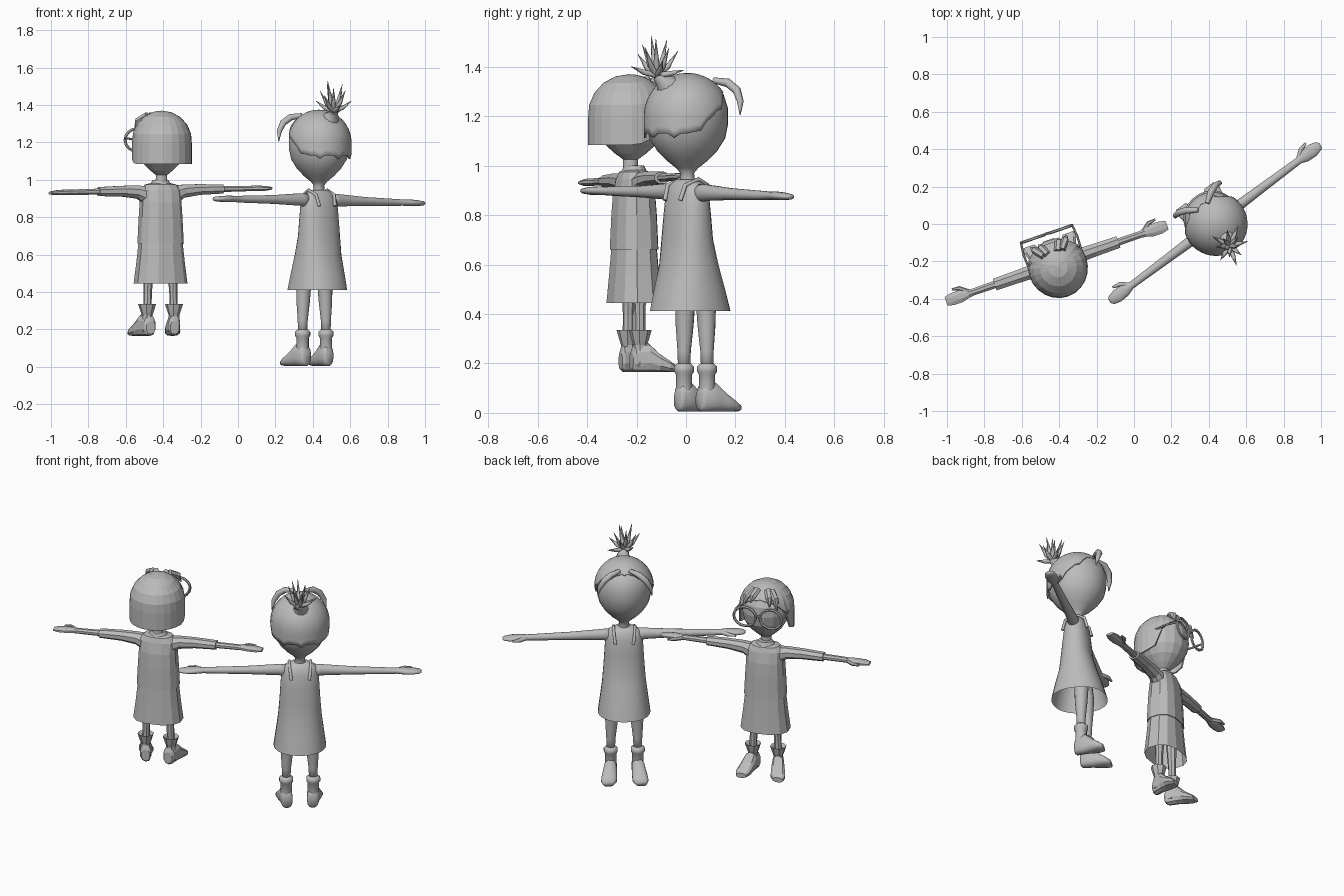
import bpy, bmesh, math, random
from mathutils import Matrix, Vector

if "Cube" in bpy.data.objects:
    bpy.data.objects.remove(bpy.data.objects["Cube"])

random.seed(4)
clay = bpy.data.materials.new("plain grey")
clay.diffuse_color = (0.5, 0.5, 0.5, 1)
clay.use_nodes = True
clay.node_tree.nodes["Principled BSDF"].inputs["Base Color"].default_value = clay.diffuse_color

# Current figure placement: matrix applied to every part, and its shading
FIG = {"m": Matrix(), "smooth": True}


def finish(name, bm):
    bmesh.ops.recalc_face_normals(bm, faces=bm.faces)
    bm.transform(FIG["m"])
    me = bpy.data.meshes.new(name)
    bm.to_mesh(me)
    bm.free()
    me.materials.append(clay)
    for p in me.polygons:
        p.use_smooth = FIG["smooth"]
    ob = bpy.data.objects.new(name, me)
    bpy.context.collection.objects.link(ob)
    return ob


def loft(name, axis, rings, n, power=2.0, caps=(True, True)):
    """rings: (t along axis, centre u, centre v, radius u, radius v)"""
    bm = bmesh.new()
    loops = []
    for t, u, v, ru, rv in rings:
        loop = []
        for k in range(n):
            a = 2 * math.pi * (k + 0.5) / n
            c, s = math.cos(a), math.sin(a)
            pu = u + ru * math.copysign(abs(c) ** (2 / power), c)
            pv = v + rv * math.copysign(abs(s) ** (2 / power), s)
            co = {"x": (t, pu, pv), "y": (pu, t, pv), "z": (pu, pv, t)}[axis]
            loop.append(bm.verts.new(co))
        loops.append(loop)
    for a, b in zip(loops, loops[1:]):
        for k in range(n):
            bm.faces.new((a[k], a[(k + 1) % n], b[(k + 1) % n], b[k]))
    if caps[0]:
        bm.faces.new(loops[0])
    if caps[1]:
        bm.faces.new(loops[-1])
    return finish(name, bm)


def strand(name, pts, radii, bevel=2, cyclic=False):
    """round tube through points with a radius at each"""
    cu = bpy.data.curves.new(name, "CURVE")
    cu.dimensions = "3D"
    cu.bevel_depth = 1.0
    cu.bevel_resolution = bevel
    cu.use_fill_caps = True
    sp = cu.splines.new("POLY")
    sp.points.add(len(pts) - 1)
    for p, co, r in zip(sp.points, pts, radii):
        p.co = (*co, 1)
        p.radius = r
    sp.use_cyclic_u = cyclic
    tmp = bpy.data.objects.new(name + "_path", cu)
    bpy.context.collection.objects.link(tmp)
    bpy.context.view_layer.update()
    me = bpy.data.meshes.new_from_object(tmp)
    bpy.data.objects.remove(tmp)
    bm = bmesh.new()
    bm.from_mesh(me)
    return finish(name, bm)


def lerp_table(x, table):
    for (a, fa), (b, fb) in zip(table, table[1:]):
        if x <= b:
            return fa + (fb - fa) * (x - a) / (b - a)
    return table[-1][1]


def hair_cap(name, centre, radii, hairline, cols, rows, jag):
    """dome whose lower edge follows a table of angle from the face -> polar angle"""
    bm = bmesh.new()
    c, r = Vector(centre), Vector(radii)
    top = bm.verts.new(c + Vector((0, 0, r.z)))
    grid = []
    for j in range(cols):
        az = 2 * math.pi * j / cols
        end = lerp_table(abs(math.degrees(math.atan2(math.sin(az), math.cos(az)))), hairline)
        end += jag * (1 if j % 4 == 0 else -0.4)
        col = []
        for i in range(1, rows + 1):
            phi = end * i / rows
            s = math.sin(min(phi, math.pi / 2))
            z = math.cos(phi) if phi < math.pi / 2 else math.pi / 2 - phi
            col.append(bm.verts.new(c + Vector((r.x * s * math.sin(az), -r.y * s * math.cos(az), r.z * z))))
        grid.append(col)
    for j in range(cols):
        a, b = grid[j], grid[(j + 1) % cols]
        bm.faces.new((top, a[0], b[0]))
        for i in range(rows - 1):
            bm.faces.new((a[i], a[i + 1], b[i + 1], b[i]))
    ob = finish(name, bm)
    mod = ob.modifiers.new("thickness", "SOLIDIFY")
    mod.thickness = 0.01
    mod.offset = -1
    return ob


def limb(name, s, rings, slope, n, power=2.0):
    """arm part along x: (x, y, z, radius y, radius z), with a slight tilt"""
    loft(name, "x", [(s * t, u, v + slope * s * t, a, b) for t, u, v, a, b in rings], n, power)


def foot(name, s, lx, ly, base, splay, n, k=1.0):
    prof = [(0.036, 0.045, 0.026, 0.035), (0.025, 0.055, 0.034, 0.055), (-0.03, 0.06, 0.038, 0.06),
            (-0.07, 0.04, 0.044, 0.04), (-0.11, 0.025, 0.046, 0.025), (-0.138, 0.016, 0.032, 0.015)]
    loft(name, "y", [(ly + y * k, s * (lx - splay * y), base + z, rx * k, rz) for y, z, rx, rz in prof], n, 2.5)


# ---------------- tall figure, smooth ----------------
FIG["m"] = Matrix.Translation((0.433, 0.005, 0)) @ Matrix.Rotation(math.radians(216.7), 4, "Z")
FIG["smooth"] = True
head = [(0.9, .045, .04), (0.935, .032, .03), (0.97, .028, .028), (0.99, .042, .046), (1.02, .078, .085),
        (1.06, .115, .125), (1.11, .145, .158), (1.17, .158, .17), (1.23, .158, .17), (1.29, .14, .15),
        (1.34, .09, .1), (1.36, .03, .03)]
loft("tall_head_and_neck", "z", [(z, 0, 0, a, b) for z, a, b in head], 28)
dress = [(0.412, -.015, .152, .162), (0.5, -.012, .14, .14), (0.6, -.008, .127, .11), (0.7, 0, .119, .09),
         (0.8, 0, .113, .08), (0.88, 0, .108, .07), (0.92, 0, .095, .055), (0.945, 0, .05, .036)]
loft("tall_dress", "z", [(z, 0, y, a, b) for z, y, a, b in dress], 28, 2.2, (False, True))
hair_cap("tall_hair", (0, 0, 1.2), (.172, .178, .175),
         [(0, .72), (50, 1.0), (90, 1.6), (120, 2.0), (180, 2.0)], 40, 12, 0.07)
# ponytail stem and spikes
root = Vector((0.01, 0.145, 1.365))
strand("tall_ponytail_base", [(0, .09, 1.31), (0, .125, 1.345), root], [.06, .032, .022], 3)
for i in range(13):
    a = 2.4 * i
    lift = 0.02 + 0.15 * (1 - i / 13) + random.uniform(-.015, .015)
    out = 0.04 + 0.085 * (i / 13)
    d = Vector((math.cos(a) * out, math.sin(a) * out, 0))
    strand("tall_hair_spike", [root, root + d * .5 + Vector((0, 0, lift * .35)),
                               root + d + Vector((0, 0, lift))], [.013, .012, .001], 1)
for s in (1, -1):
    # swept fringe lock
    strand("tall_fringe_lock", [(s * .03, -.11, 1.345), (s * .08, -.145, 1.335), (s * .12, -.16, 1.305),
                                (s * .147, -.158, 1.26), (s * .157, -.15, 1.205)], [.012, .018, .018, .014, .002], 2)
    # dress strap
    strand("tall_dress_strap", [(s * .052, -.074, .86), (s * .06, -.058, .92), (s * .062, -.01, .945),
                                (s * .06, .055, .92), (s * .052, .074, .86)], [.009] * 5, 2)
    # arm and hand
    limb("tall_arm", s, [(.07, 0, .885, .035, .042), (.12, 0, .893, .03, .034), (.3, 0, .89, .025, .024),
                         (.5, 0, .888, .021, .019), (.56, 0, .888, .02, .017), (.6, 0, .888, .034, .018),
                         (.65, 0, .887, .037, .016), (.69, 0, .886, .026, .012), (.702, 0, .886, .01, .006)],
         0.017, 16)
    strand("tall_thumb", [(s * .565, -.01, .888 + s * .01), (s * .605, -.042, .888 + s * .01),
                          (s * .645, -.052, .886 + s * .01)], [.013, .012, .006])
    # leg, sock and foot
    lx, ly = .078, -.042
    loft("tall_leg", "z", [(z, s * lx * k, ly * (1 if z < .5 else .6), r, r) for z, k, r in
                           [(.16, 1, .024), (.25, .99, .027), (.35, .95, .036), (.45, .9, .041), (.58, .8, .045)]], 16)
    loft("tall_sock", "z", [(z, s * lx, ly, r, r) for z, r in
                            [(.04, .03), (.1, .033), (.155, .033), (.168, .041), (.187, .041), (.2, .027)]], 16)
    foot("tall_foot", s, lx, ly, 0.005, 0.12, 16)

# ---------------- small figure, faceted ----------------
FIG["m"] = Matrix.Translation((-0.414, -0.21, 0)) @ Matrix.Rotation(math.radians(199), 4, "Z")
FIG["smooth"] = False
head = [(0.95, .04, .036), (0.985, .032, .03), (1.025, .03, .03), (1.05, .06, .065), (1.09, .1, .11),
        (1.14, .13, .14), (1.2, .143, .15), (1.26, .138, .145), (1.32, .1, .11), (1.355, .03, .03)]
loft("small_head_and_neck", "z", [(z, 0, .015, a, b) for z, a, b in head], 16)
hair_cap("small_hair", (0, .022, 1.21), (.16, .166, .16),
         [(0, .95), (35, 1.1), (60, 1.5), (75, 2.2), (95, 2.36), (180, 2.36)], 24, 7, 0.0)
# jagged fringe over the forehead
for x, z in ((-.1, 1.265), (-.055, 1.285), (.06, 1.27), (.105, 1.25)):
    strand("small_fringe_lock", [(x * .5, -.06, 1.345), (x * .85, -.105, 1.315), (x, -.125, z)],
           [.02, .02, .003], 1)
# top, collar and skirt
top = [(.66, .124, .092), (.8, .117, .086), (.88, .112, .08), (.945, .112, .066), (.975, .085, .055), (.985, .04, .038)]
loft("small_top", "z", [(z, 0, 0, a, b) for z, a, b in top], 12, 2.5)
loft("small_collar", "z", [(.975, 0, 0, .058, .052), (1.0, 0, 0, .042, .04)], 12)
loft("small_skirt", "z", [(z, 0, 0, a, b) for z, a, b in
                          [(.445, .145, .105), (.56, .13, .095), (.7, .115, .084)]], 12, 2.4, (False, True))
for s in (1, -1):
    limb("small_sleeve", s, [(.06, 0, .91, .05, .06), (.13, 0, .937, .04, .038), (.22, 0, .944, .037, .031),
                             (.35, 0, .944, .035, .026)], -0.02, 8)
    limb("small_arm", s, [(.3, 0, .944, .022, .018), (.47, 0, .944, .02, .016), (.5, 0, .944, .024, .015),
                          (.54, 0, .944, .036, .016), (.59, 0, .943, .036, .014), (.625, 0, .942, .026, .008)],
         -0.02, 8)
    strand("small_thumb", [(s * .495, -.01, .944 - s * .01), (s * .535, -.043, .944 - s * .01),
                           (s * .575, -.05, .942 - s * .01)], [.013, .012, .006], 1)
    # leg, cuff and foot
    lx = .076
    loft("small_leg", "z", [(.24, s * lx, 0, .022, .022), (.4, s * lx * .95, 0, .022, .022),
                            (.6, s * lx * .85, 0, .034, .034)], 8)
    loft("small_cuff", "z", [(.19, s * lx, 0, .034, .032), (.275, s * lx, 0, .028, .028), (.292, s * lx, 0, .034, .034),
                             (.335, s * lx, 0, .048, .046), (.32, s * lx, 0, .022, .022)], 8)
    foot("small_foot", s, lx, 0, .165, 0.25, 10, 0.97)
    # spectacles: lens rim and side arm
    rim = [(s * .078 + .066 * math.cos(2 * math.pi * k / 16), -.165, 1.213 + .06 * math.sin(2 * math.pi * k / 16))
           for k in range(16)]
    strand("spectacle_rim", rim, [.008] * 16, 1, True)
    strand("spectacle_arm", [(s * .145, -.165, 1.222), (s * .152, -.1, 1.222), (s * .148, -.01, 1.215)], [.006] * 3, 1)
strand("spectacle_bridge", [(-.014, -.165, 1.22), (0, -.168, 1.226), (.014, -.165, 1.22)], [.007] * 3, 1)
